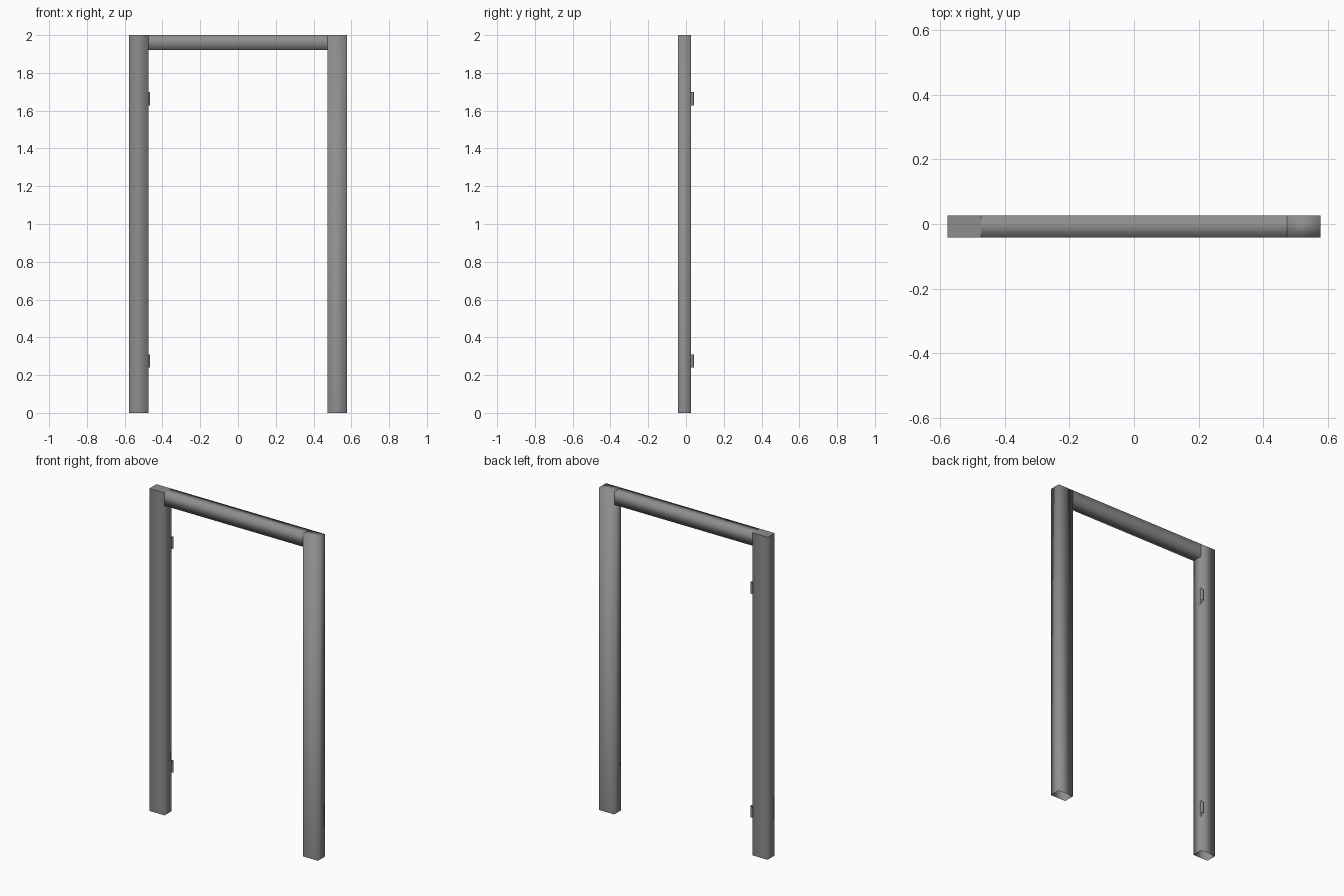
import bpy, bmesh

if "Cube" in bpy.data.objects:
    bpy.data.objects.remove(bpy.data.objects["Cube"])

Y0, Y1 = -0.042, 0.026     # front and back of the frame
XO, XI = 0.578, 0.474      # outer and inner edge of the posts
TOP, UNDER = 2.0, 1.92     # top and underside of the lintel

grey = bpy.data.materials.new("dark_grey")
grey.diffuse_color = (0.27, 0.27, 0.27, 1)
grey.use_nodes = True
grey.node_tree.nodes["Principled BSDF"].inputs["Base Color"].default_value = grey.diffuse_color


def bar(name, lo, hi, axis=None, open_bottom=False, soft_top=False):
    """Box between two corners; faces along the given axis are shaded as one soft wrap."""
    bm = bmesh.new()
    bmesh.ops.create_cube(bm, size=1)
    for v in bm.verts:
        v.co = [hi[i] if v.co[i] > 0 else lo[i] for i in range(3)]
    bm.normal_update()
    for f in bm.faces:
        f.smooth = axis is not None and abs(f.normal[axis]) < 0.5
        if soft_top and f.normal.z > 0.5:
            f.smooth = True
    if open_bottom:
        bmesh.ops.delete(bm, geom=[f for f in bm.faces if f.normal.z < -0.5],
                         context="FACES_ONLY")
    me = bpy.data.meshes.new(name)
    bm.to_mesh(me)
    bm.free()
    me.materials.append(grey)
    ob = bpy.data.objects.new(name, me)
    bpy.context.collection.objects.link(ob)
    return ob


# Posts, hollow and open at the floor
bar("left_post", (-XO, Y0, 0), (-XI, Y1, TOP), 2, open_bottom=True)
bar("right_post", (XI, Y0, 0), (XO, Y1, TOP), 2, open_bottom=True, soft_top=True)

# Lintel between the posts
bar("lintel", (-XI, Y0, UNDER), (XI, Y1, TOP), 0)

# Hinges: open barrel behind the inner edge, thin leaf let into the jamb
for label, z in (("lower", 0.275), ("upper", 1.663)):
    bpy.ops.mesh.primitive_cylinder_add(vertices=16, radius=0.0078, depth=0.07,
                                        end_fill_type="NOTHING",
                                        location=(-XI, 0.0337, z))
    barrel = bpy.context.object
    barrel.name = label + "_hinge_barrel"
    barrel.data.materials.append(grey)
    bpy.ops.object.shade_smooth_by_angle()
    bar(label + "_hinge_leaf", (-XI - 0.001, 0.0, z - 0.05),
        (-XI + 0.0005, Y1, z + 0.05))
